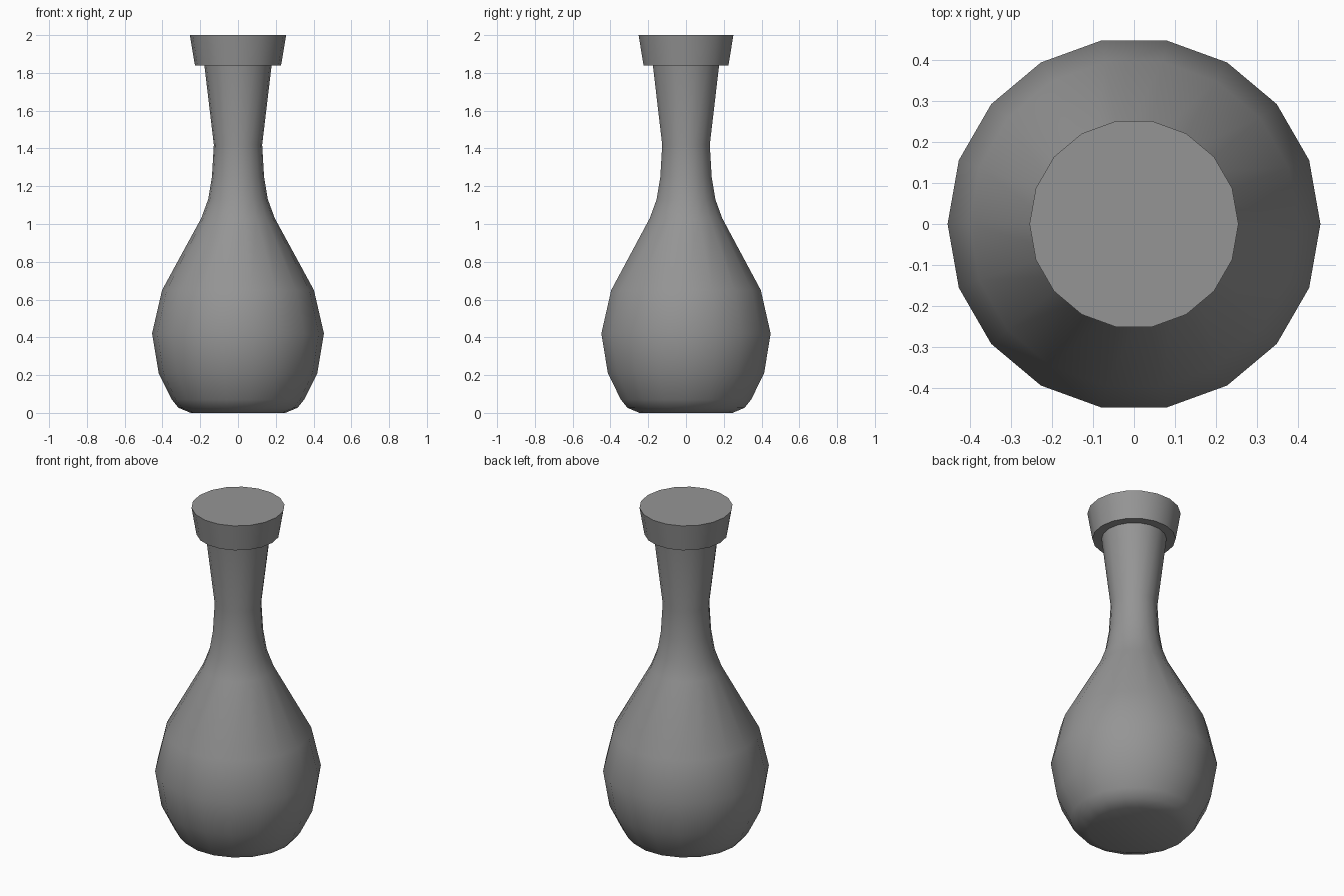
import bpy
import bmesh
import math

SIDES = 18

cube = bpy.data.objects.get("Cube")
if cube:
    bpy.data.objects.remove(cube, do_unlink=True)

# Single grey material
grey = bpy.data.materials.new("plain_grey")
grey.use_nodes = True
colour = (0.30, 0.30, 0.30, 1)
grey.diffuse_color = colour
grey.node_tree.nodes["Principled BSDF"].inputs["Base Color"].default_value = colour


def lathe(name, profile, cap_top):
    """Revolve (radius, height) points around z, closing the bottom."""
    bm = bmesh.new()
    rings = []
    for radius, z in profile:
        angles = [math.tau * i / SIDES for i in range(SIDES)]
        rings.append([bm.verts.new((radius * math.cos(a), radius * math.sin(a), z))
                      for a in angles])
    for low, high in zip(rings, rings[1:]):
        for i in range(SIDES):
            j = (i + 1) % SIDES
            bm.faces.new((low[i], low[j], high[j], high[i]))
    bm.faces.new(rings[0][::-1])
    if cap_top:
        bm.faces.new(rings[-1])
    mesh = bpy.data.meshes.new(name)
    bm.to_mesh(mesh)
    bm.free()
    mesh.materials.append(grey)
    obj = bpy.data.objects.new(name, mesh)
    bpy.context.collection.objects.link(obj)
    bpy.ops.object.select_all(action='DESELECT')
    obj.select_set(True)
    bpy.context.view_layer.objects.active = obj
    bpy.ops.object.shade_smooth_by_angle(angle=math.radians(40))
    return obj


# Bottle body: rounded foot, full belly, slim neck that flares upward
lathe("bottle_body", [
    (0.25, 0.0), (0.315, 0.027), (0.35, 0.07), (0.42, 0.21), (0.455, 0.42),
    (0.402, 0.65), (0.195, 1.03), (0.158, 1.13), (0.138, 1.25),
    (0.128, 1.42), (0.178, 1.84),
], cap_top=False)

# Tapered stopper on the neck
lathe("stopper", [(0.228, 1.84), (0.255, 2.0)], cap_top=True)
